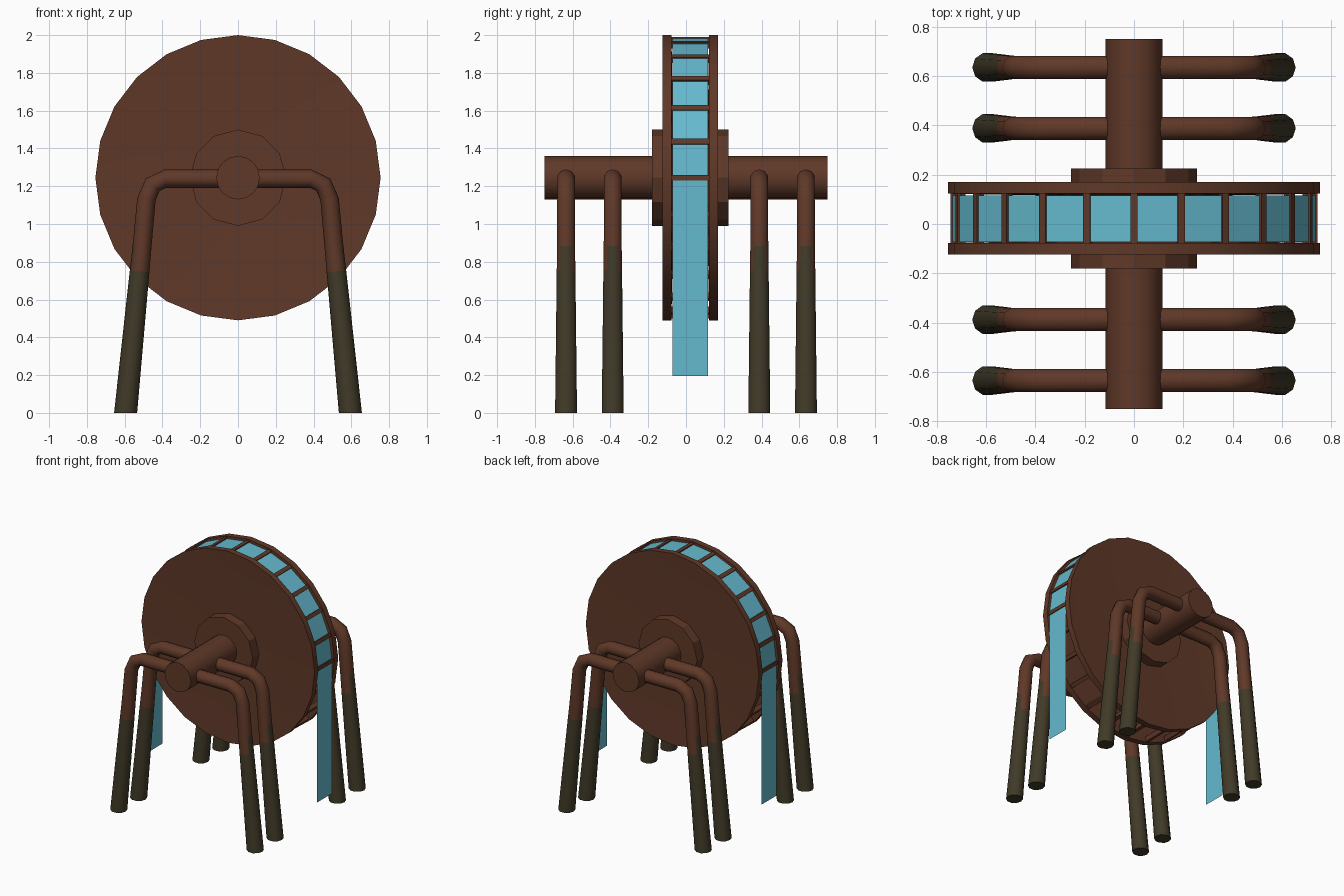
import bpy, bmesh, math
from mathutils import Vector, Matrix

if "Cube" in bpy.data.objects:
    bpy.data.objects.remove(bpy.data.objects["Cube"])

CY, CZ = 0.023, 1.245      # wheel centre


def mat(name, col):
    m = bpy.data.materials.new(name)
    m.diffuse_color = (*col, 1)
    m.use_nodes = True
    m.node_tree.nodes["Principled BSDF"].inputs["Base Color"].default_value = m.diffuse_color
    return m


BROWN = mat("brown_wood", (0.115, 0.040, 0.021))
OLIVE = mat("mossy_wood", (0.052, 0.042, 0.021))
WATER = mat("water_blue", (0.13, 0.49, 0.62))


def finish(name, bm, mats, smooth=False):
    bmesh.ops.recalc_face_normals(bm, faces=bm.faces[:])
    me = bpy.data.meshes.new(name)
    bm.to_mesh(me)
    bm.free()
    for m in mats:
        me.materials.append(m)
    ob = bpy.data.objects.new(name, me)
    bpy.context.collection.objects.link(ob)
    if smooth:
        bpy.context.view_layer.objects.active = ob
        ob.select_set(True)
        bpy.ops.object.shade_smooth_by_angle(angle=math.radians(46))
        ob.select_set(False)
    return ob


def lathe(name, profile, n, smooth=False):
    """Spin (radius, y) points around the axle line."""
    bm = bmesh.new()
    rings = []
    for r, y in profile:
        rings.append([bm.verts.new((r * math.sin(2 * math.pi * i / n), y,
                                    CZ + r * math.cos(2 * math.pi * i / n))) for i in range(n)])
    for a, b in zip(rings, rings[1:]):
        for i in range(n):
            j = (i + 1) % n
            bm.faces.new((a[i], a[j], b[j], b[i]))
    bm.faces.new(rings[0])
    bm.faces.new(rings[-1])
    return finish(name, bm, [BROWN], smooth)


# axle and hub
lathe("axle", [(0.115, -0.75), (0.115, 0.75)], 16, True)
lathe("hub", [(0.255, CY - 0.203), (0.255, CY + 0.203)], 12)

# slightly dished wheel discs
for name, s in (("front_disc", -1), ("back_disc", 1)):
    lathe(name, [(0.2, CY + s * 0.122), (0.755, CY + s * 0.147),
                 (0.755, CY + s * 0.1), (0.2, CY + s * 0.09)], 24, True)

# cross bars between the discs
bm = bmesh.new()
for i in range(24):
    M = (Matrix.Translation((0, CY, CZ)) @ Matrix.Rotation(math.radians(15 * i), 4, 'Y')
         @ Matrix.Translation((0, 0, 0.728)) @ Matrix.Diagonal((0.03, 0.21, 0.034, 1)))
    bmesh.ops.create_cube(bm, size=1, matrix=M)
finish("wheel_bars", bm, [BROWN])

# sheet of water running over the top and falling at both sides
R = 0.738
path = [(-R, 0.195)] + [(-R * math.cos(math.radians(15 * i)), CZ + R * math.sin(math.radians(15 * i)))
                        for i in range(13)] + [(R, 0.195)]
bm = bmesh.new()
rows = [[bm.verts.new((x, y, z)) for y in (CY - 0.095, CY + 0.093)] for x, z in path]
for a, b in zip(rows, rows[1:]):
    bm.faces.new((a[0], b[0], b[1], a[1]))
# normals outwards
me_water = finish("water_sheet", bm, [WATER])
if me_water.data.polygons[7].normal.z < 0:
    me_water.data.flip_normals()

# bent pole frames: (x, z, radius) for the right half
HALF = [(0.385, 1.24, 0.049), (0.452, 1.208, 0.049), (0.485, 1.13, 0.049),
        (0.508, 0.88, 0.05), (0.521, 0.75, 0.052), (0.595, 0.0, 0.061)]
pts = [(-x, z, r) for x, z, r in reversed(HALF)] + HALF
N = 10


def frame(name, y):
    bm = bmesh.new()
    rings = []
    for k, (x, z, r) in enumerate(pts):
        p = Vector((x, y, z))
        a, b = pts[max(k - 1, 0)], pts[min(k + 1, len(pts) - 1)]
        t = Vector((b[0] - a[0], 0, b[1] - a[1])).normalized()
        if z == 0:
            t = Vector((0, 0, 1 if x < 0 else -1))    # flat feet
        side = Vector((-t.z, 0, t.x))
        ring = []
        for i in range(N):
            w = 2 * math.pi * i / N
            ring.append(bm.verts.new(p + r * (math.cos(w) * side + math.sin(w) * Vector((0, 1, 0)))))
        rings.append(ring)
    for a, b in zip(rings, rings[1:]):
        for i in range(N):
            j = (i + 1) % N
            bm.faces.new((a[i], a[j], b[j], b[i]))
    bm.faces.new(rings[0])
    bm.faces.new(rings[-1])
    # mossy lower legs, reaching higher on the outward side
    bm.normal_update()
    bmesh.ops.recalc_face_normals(bm, faces=bm.faces[:])
    for f in bm.faces:
        c = f.calc_center_median()
        outward = f.normal.x * c.x > 0 and abs(f.normal.x) > 0.7
        f.material_index = int(c.z < 0.7 or (c.z < 0.88 and outward))
    finish(name, bm, [BROWN, OLIVE], True)


for name, y in (("front_outer_frame", -0.635), ("front_inner_frame", -0.388),
                ("back_inner_frame", 0.388), ("back_outer_frame", 0.635)):
    frame(name, y)
